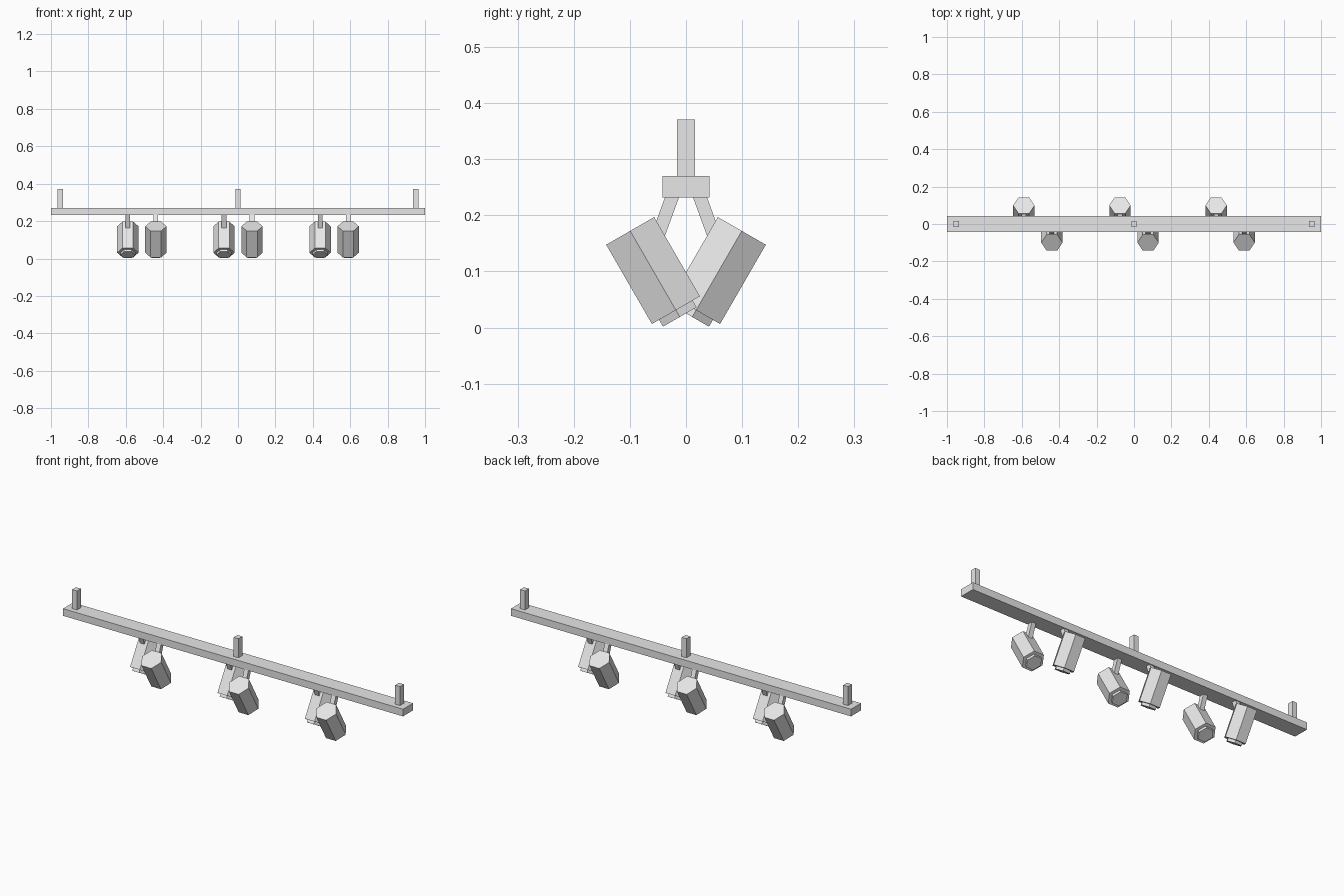
import bpy
import math
from mathutils import Matrix, Vector

cube = bpy.data.objects.get("Cube")
if cube:
    bpy.data.objects.remove(cube, do_unlink=True)

grey = bpy.data.materials.new("light_grey")
grey.use_nodes = True
grey.diffuse_color = (0.8, 0.8, 0.8, 1)
grey.node_tree.nodes["Principled BSDF"].inputs["Base Color"].default_value = (0.8, 0.8, 0.8, 1)


def finish(name):
    obj = bpy.context.object
    obj.name = name
    obj.data.materials.append(grey)
    return obj


def box(name, centre, size, tilt=0):
    bpy.ops.mesh.primitive_cube_add(size=1)
    obj = finish(name)
    obj.matrix_world = (Matrix.Translation(centre) @ Matrix.Rotation(tilt, 4, "X")
                        @ Matrix.Diagonal((*size, 1)))
    return obj


def hexagon(name, start, end, radius, tilt):
    # Six-sided prism between two points, with corners pointing along x
    bpy.ops.mesh.primitive_cylinder_add(vertices=6, radius=radius, depth=(end - start).length)
    obj = finish(name)
    obj.matrix_world = (Matrix.Translation((start + end) / 2) @ Matrix.Rotation(tilt, 4, "X")
                        @ Matrix.Rotation(math.radians(30), 4, "Z"))
    return obj


def spotlight(name, x, side):
    # Body leans outwards at the top, with a narrower lens collar below
    tilt = -side * math.radians(30)
    axis = Vector((0, side * 0.5, math.cos(tilt)))
    base = Vector((x, side * 0.018, 0.031))
    hexagon(name + "_body", base, base + axis * 0.163, 0.057, tilt)
    hexagon(name + "_collar", base - axis * 0.014, base + axis * 0.01, 0.04, tilt)
    # Arm from the rail into the body
    top = Vector((x, side * 0.022, 0.24))
    low = Vector((x, side * 0.052, 0.158))
    run = top - low
    box(name + "_arm", (top + low) / 2, (0.025, 0.0235, run.length), -math.atan2(run.y, run.z))


# Ceiling rail and its hanging posts
box("rail", (0, 0, 0.251), (2, 0.084, 0.038))
for label, x in (("right", -0.95), ("middle", 0), ("left", 0.95)):
    box(label + "_post", (x, 0, 0.32), (0.028, 0.032, 0.102))

# Three pairs of spotlights, one tipped to each side of the rail
for i, x in enumerate((-0.514, 0, 0.514), 1):
    spotlight(f"back_spotlight_{i}", x - 0.075, 1)
    spotlight(f"front_spotlight_{i}", x + 0.075, -1)
